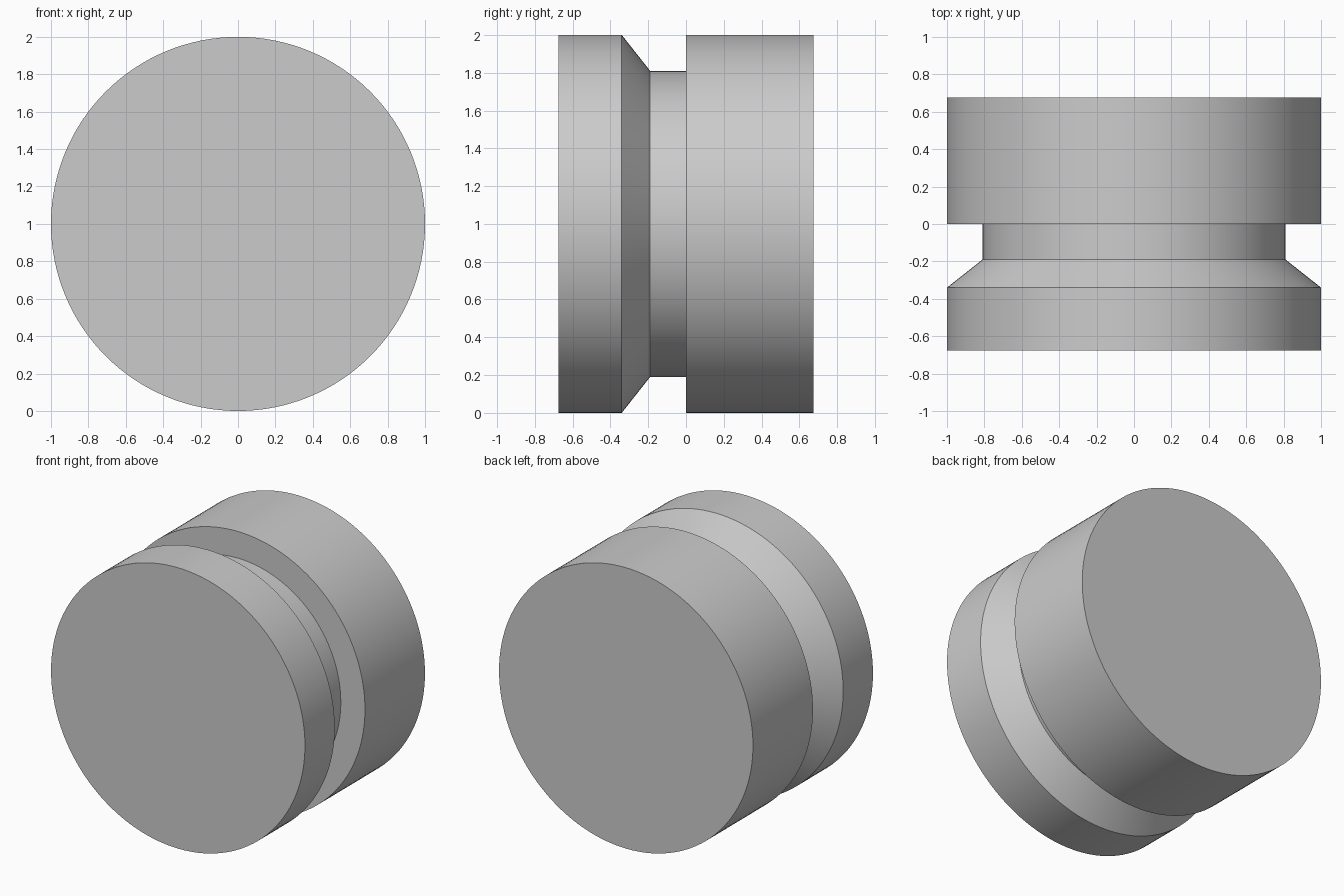
import bpy
import bmesh
import math
from mathutils import Matrix, Vector

cube = bpy.data.objects.get("Cube")
if cube:
    bpy.data.objects.remove(cube, do_unlink=True)

SEGMENTS = 128

# Plain grey material
grey = bpy.data.materials.new("plain grey")
grey.use_nodes = True
color = (0.6, 0.6, 0.6, 1.0)
grey.diffuse_color = color
grey.node_tree.nodes["Principled BSDF"].inputs["Base Color"].default_value = color

# Half profile as (y, radius): front rim, tapered shoulder, groove, rear drum
profile = [(-0.675, 1.0), (-0.34, 1.0), (-0.19, 0.81),
           (0.0, 0.81), (0.0, 1.0), (0.675, 1.0)]


def lathe(name, points, material):
    """Turn a profile around the horizontal y axis and cap both ends."""
    bm = bmesh.new()
    rings = []
    for y, radius in points:
        ring = []
        for i in range(SEGMENTS):
            turn = Matrix.Rotation(math.tau * i / SEGMENTS, 3, 'Y')
            ring.append(bm.verts.new(turn @ Vector((radius, y, 0))))
        rings.append(ring)
    for a, b in zip(rings, rings[1:]):
        for i in range(SEGMENTS):
            j = (i + 1) % SEGMENTS
            bm.faces.new((a[i], a[j], b[j], b[i]))
    bm.faces.new(rings[0])
    bm.faces.new(rings[-1])
    bmesh.ops.recalc_face_normals(bm, faces=bm.faces)

    mesh = bpy.data.meshes.new(name)
    bm.to_mesh(mesh)
    bm.free()
    mesh.materials.append(material)
    obj = bpy.data.objects.new(name, mesh)
    bpy.context.collection.objects.link(obj)
    return obj


# Grooved solid plug, resting on the ground
plug = lathe("grooved_plug", profile, grey)
plug.location.z = 1.0

# Smooth round walls, crisp rims
bpy.ops.object.select_all(action='DESELECT')
plug.select_set(True)
bpy.context.view_layer.objects.active = plug
bpy.ops.object.shade_smooth_by_angle(angle=math.radians(30))
